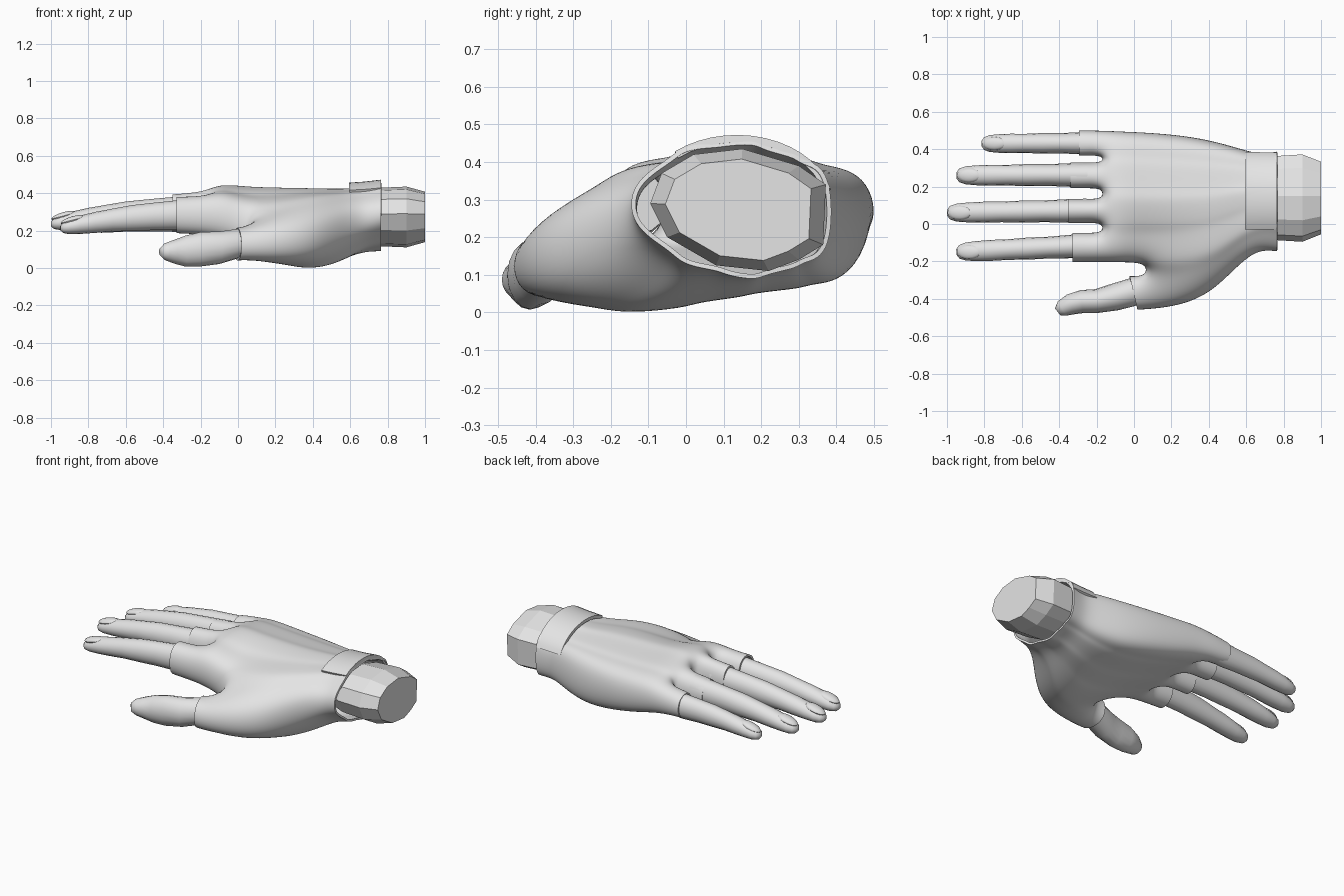
import bpy, bmesh, math
from mathutils import Vector

if "Cube" in bpy.data.objects:
    bpy.data.objects.remove(bpy.data.objects["Cube"])

grey = bpy.data.materials.new("plain_grey")
grey.use_nodes = True
grey.diffuse_color = (0.78, 0.78, 0.78, 1)
grey.node_tree.nodes["Principled BSDF"].inputs["Base Color"].default_value = (0.78, 0.78, 0.78, 1)


def make(name, bm):
    bmesh.ops.recalc_face_normals(bm, faces=bm.faces)
    mesh = bpy.data.meshes.new(name)
    bm.to_mesh(mesh)
    bm.free()
    mesh.materials.append(grey)
    ob = bpy.data.objects.new(name, mesh)
    bpy.context.collection.objects.link(ob)
    return ob


def smooth(ob, angle=40):
    """Apply the modifiers, then shade smooth with sharp rims."""
    bpy.ops.object.select_all(action='DESELECT')
    ob.select_set(True)
    bpy.context.view_layer.objects.active = ob
    for name in [m.name for m in ob.modifiers]:
        bpy.ops.object.modifier_apply(modifier=name)
    bpy.ops.object.shade_smooth_by_angle(angle=math.radians(angle))


def bridge(bm, loops):
    """Closed loft through loops of vertices."""
    for p, q in zip(loops, loops[1:]):
        for k in range(len(p)):
            n = (k + 1) % len(p)
            bm.faces.new((p[k], p[n], q[n], q[k]))
    bm.faces.new(loops[0][::-1])
    bm.faces.new(loops[-1])


def tube(name, rings, sides=16):
    """Round limb through rings of (x, y, z, half width, half height)."""
    bm = bmesh.new()
    loops = []
    for i, (x, y, z, w, h) in enumerate(rings):
        a, b = rings[max(i - 1, 0)], rings[min(i + 1, len(rings) - 1)]
        along = Vector((b[0] - a[0], b[1] - a[1], 0)).normalized()
        side = Vector((-along.y, along.x, 0))
        angles = [math.tau * k / sides for k in range(sides)]
        loops.append([bm.verts.new(Vector((x, y, z + h * math.sin(t))) + side * w * math.cos(t))
                      for t in angles])
    bridge(bm, loops)
    smooth(make(name, bm), 60)


# Finger layout: sleeve end x, base y, base z, tip x, tip y, tip z, thickness
fingers = {
    "index": (-0.33, -0.12, 0.282, -0.95, -0.15, 0.213, 1.0),
    "middle": (-0.35, 0.07, 0.3, -1.0, 0.06, 0.235, 1.0),
    "ring": (-0.34, 0.262, 0.295, -0.95, 0.26, 0.23, 1.0),
    "little": (-0.295, 0.432, 0.265, -0.815, 0.43, 0.22, 0.93),
}
# Position along the finger, half width, half height
finger_profile = [(-0.15, .064, .08), (0, .063, .079), (.2, .058, .073), (.38, .059, .069),
                  (.55, .055, .061), (.7, .056, .056), (.83, .053, .049), (.92, .048, .041),
                  (.975, .036, .029), (1, .015, .012)]

# Glove cage: column edges run from the thumb side to the little finger
columns = [-.465, -.27, -.21, -.04, 0, .14, .185, .335, .36, .505]
key_columns = [0, 1, 2, 5, 9]
# Each ring from cuff to fingertips: x, y range, upper and lower heights at the key columns
glove_rings = [
    (.765, -.15, .39, (.345, .41, .445, .46, .385), (.23, .165, .125, .085, .15)),
    (.67, -.14, .375, (.33, .39, .42, .435, .36), (.2, .135, .105, .085, .145)),
    (.57, -.21, .405, (.31, .375, .4, .425, .37), (.135, .065, .04, .05, .11)),
    (.42, -.37, .45, (.25, .36, .395, .43, .365), (.06, .005, -.015, .035, .08)),
    (.25, -.445, .48, (.235, .32, .37, .435, .365), (.035, .01, .01, .05, .095)),
    (.06, -.465, .495, (.205, .255, .345, .44, .37), (.03, .04, .1, .105, .13)),
    (-.07, -.465, .5, (.215, .23, .4, .455, .375), (.03, .035, .15, .155, .165)),
    (-.17, -.465, .505, (0, 0, .39, .43, .36), (0, 0, .165, .18, .185)),
    (-.25, -.465, .505, (0, 0, .385, .415, .35), (0, 0, .17, .19, .19)),
    (-.33, -.465, .505, (0, 0, .385, .405, .34), (0, 0, .175, .19, .195)),
]
sleeve_ends = [f[0] for f in fingers.values()]
last = len(glove_rings) - 1


def filled(i, j):
    """Whether the glove occupies strip j between rings i and i + 1."""
    if not (0 <= j <= 8 and 0 <= i < last):
        return False
    if i < 5:
        return True
    if i == 5:
        return j != 1
    return j >= 2 and (i == 6 or j % 2 == 0)


bm = bmesh.new()
cage = {}


def corner(i, j, lower):
    if (i, j, lower) not in cage:
        x, y0, y1, *heights = glove_rings[i]
        y = y0 + (y1 - y0) * (columns[j] - columns[0]) / (columns[9] - columns[0])
        k = max(n for n in range(4) if key_columns[n] <= j)
        f = (j - key_columns[k]) / (key_columns[k + 1] - key_columns[k])
        z = heights[lower][k] * (1 - f) + heights[lower][k + 1] * f
        if i == last:
            x = sleeve_ends[j // 2 - 1]
        if i == 6 and j < 2:      # slanted thumb opening
            x = (.02, -.025)[j]
        cage[i, j, lower] = bm.verts.new((x, y, z))
    return cage[i, j, lower]


for i in range(last):
    for j in range(10):
        if filled(i, j):
            for low in (0, 1):
                bm.faces.new([corner(i + a, j + b, low) for a, b in ((0, 0), (0, 1), (1, 1), (1, 0))])
            if j % 2 and not filled(i + 1, j):      # web between fingers
                bm.faces.new([corner(i + 1, j + a, b) for a, b in ((0, 0), (1, 0), (1, 1), (0, 1))])
        if filled(i, j) != filled(i, j - 1):        # side walls
            bm.faces.new([corner(i + a, j, b) for a, b in ((0, 0), (1, 0), (1, 1), (0, 1))])
glove = make("glove", bm)
glove.modifiers.new("rounding", 'SUBSURF').levels = 3
rim = glove.modifiers.new("rim", 'SOLIDIFY')
rim.thickness, rim.offset = 0.012, -1
smooth(glove, 50)

# Bare fingers and their nails
for name, (end, y, z, tx, ty, tz, s) in fingers.items():
    tube(name + "_finger",
         [(end + (tx - end) * t, y + (ty - y) * t,
           z + (tz - z) * t + .012 * math.sin(math.pi * max(t, 0)), w * s, h * s)
          for t, w, h in finger_profile])
    bm = bmesh.new()
    bmesh.ops.create_uvsphere(bm, u_segments=16, v_segments=8, radius=1)
    for v in bm.verts:
        v.co = Vector((tx + .068 + v.co.x * .066, ty + v.co.y * .038 * s,
                       tz + .044 * s + v.co.z * .02 + v.co.x * .017))
    smooth(make(name + "_nail", bm))

# Bare thumb
tube("thumb", [(.06, -.345, .13, .07, .07), (0, -.362, .13, .075, .079), (-.1, -.39, .108, .073, .087),
               (-.2, -.412, .1, .064, .092), (-.28, -.415, .09, .062, .083), (-.34, -.43, .087, .056, .064),
               (-.385, -.452, .087, .044, .047), (-.408, -.47, .087, .024, .024)])

# Faceted wrist stump
bm = bmesh.new()
outline = [(-.095, .29), (-.065, .37), (.02, .42), (.15, .435), (.3, .39), (.372, .34),
           (.365, .18), (.3, .14), (.22, .11), (.08, .125), (-.05, .2)]
bridge(bm, [[bm.verts.new((x, .14 + (y - .14) * s, .275 + (z - .275) * s)) for y, z in outline]
            for x, s in ((.69, .86), (.75, .96), (.9, 1), (1.0, .83))])
make("wrist", bm)

# Closing strap wrapped over the back of the cuff
bm = bmesh.new()
rows = []
for i in range(15):
    t = math.radians(15 + 115 * i / 14)
    rows.append([bm.verts.new((x, .135 + r * math.cos(t), .28 + h * math.sin(t)))
                 for x, r, h in ((.595, .25, .166), (.68, .248, .172), (.765, .248, .182))])
for p, q in zip(rows, rows[1:]):
    for k in range(2):
        bm.faces.new((p[k], q[k], q[k + 1], p[k + 1]))
strap = make("strap", bm)
band = strap.modifiers.new("thickness", 'SOLIDIFY')
band.thickness, band.offset = 0.02, 0
smooth(strap)
